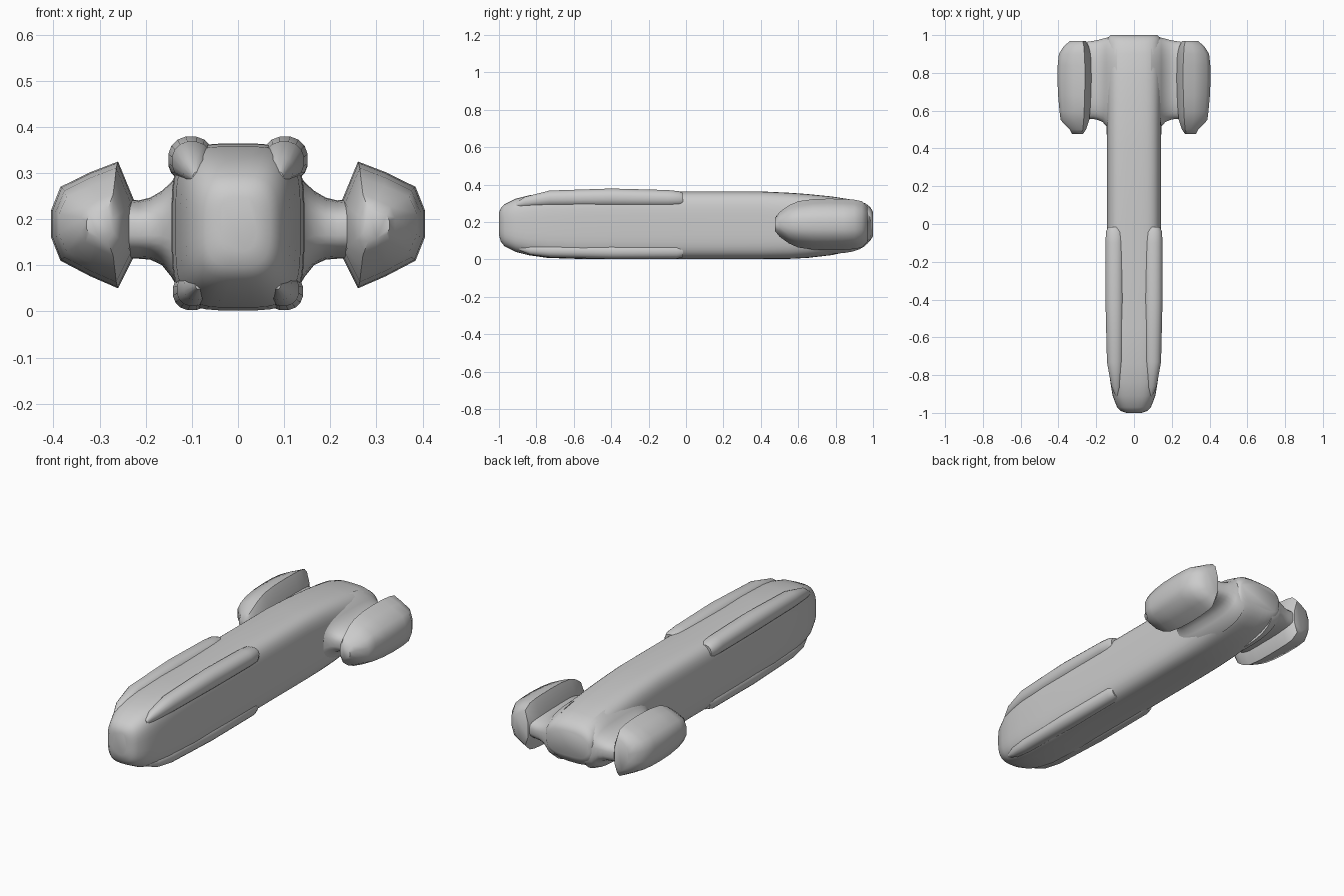
import bpy, bmesh
from math import sin, cos, pi, radians


def loft(name, rings, angle=45):
    """Skin a list of equal-length point rings and cap both ends."""
    bm = bmesh.new()
    vs = [[bm.verts.new(p) for p in r] for r in rings]
    n = len(rings[0])
    for a, b in zip(vs, vs[1:]):
        for i in range(n):
            j = (i + 1) % n
            bm.faces.new((a[i], a[j], b[j], b[i]))
    bm.faces.new(vs[0])
    bm.faces.new(vs[-1])
    bmesh.ops.recalc_face_normals(bm, faces=bm.faces)
    me = bpy.data.meshes.new(name)
    bm.to_mesh(me)
    bm.free()
    for p in me.polygons:
        p.use_smooth = True
    me.set_sharp_from_angle(angle=radians(angle))
    ob = bpy.data.objects.new(name, me)
    bpy.context.collection.objects.link(ob)
    return ob


def oval(cu, cv, ru, rv, power=2.0, n=32):
    """Rounded-rectangle / ellipse outline in two dimensions."""
    def f(t):
        return (1 if t >= 0 else -1) * abs(t) ** (2 / power)
    return [(cu + ru * f(cos(2 * pi * (i + .5) / n)),
             cv + rv * f(sin(2 * pi * (i + .5) / n))) for i in range(n)]


def along_y(y, pts):
    return [(u, y, v) for u, v in pts]


def along_x(x, pts):
    return [(x, u, v) for u, v in pts]


# Fuselage: y, half width, bottom, top, squareness
body = [(-1.0, .04, .13, .25, 3), (-.99, .07, .095, .275, 3),
        (-.97, .09, .07, .295, 3.2), (-.91, .113, .04, .325, 3.4),
        (-.84, .125, .022, .343, 3.6), (-.74, .136, .008, .358, 3.8),
        (-.55, .142, .002, .363, 4), (-.3, .144, .002, .363, 4),
        (0, .144, .002, .364, 4), (.4, .144, .002, .364, 4),
        (.55, .145, .003, .357, 3.8), (.65, .147, .008, .35, 3.6),
        (.78, .148, .023, .337, 3.4), (.9, .148, .05, .318, 3.2),
        (.96, .145, .075, .30, 3), (.985, .14, .10, .28, 3),
        (1.0, .125, .125, .255, 3)]
loft("fuselage", [along_y(y, oval(0, (a + b) / 2, w, (b - a) / 2, p, 40))
                  for y, w, a, b, p in body])

# Corner strips: y, centre x, centre z, radius x, radius z
upper = [(-.91, .09, .29, .008, .012), (-.86, .094, .308, .026, .028),
         (-.73, .1, .326, .044, .043), (-.4, .102, .33, .05, .05),
         (-.1, .102, .326, .05, .046), (-.04, .102, .324, .047, .042),
         (-.015, .102, .322, .036, .034)]
lower = [(-.89, .085, .06, .008, .012), (-.83, .092, .052, .026, .028),
         (-.73, .097, .047, .036, .036), (-.4, .1, .043, .042, .041),
         (-.05, .1, .043, .041, .04), (-.015, .098, .045, .033, .033)]

# Engine pod half-shell profile (x, z), scaled about its centre along y
shell = [(.225, .24), (.26, .325), (.32, .302), (.385, .27), (.405, .22),
         (.405, .16), (.385, .11), (.32, .076), (.26, .05), (.225, .12)]
pod = [(.476, .295, .32, .26), (.50, .29, .48, .48), (.55, .30, .84, .74),
       (.60, .30, .90, .9), (.68, .30, .97, .98), (.76, .30, 1, 1),
       (.84, .30, .99, .99), (.90, .30, .93, .96), (.94, .295, .74, .90),
       (.97, .29, .46, .68)]

# Pylon flare: x, front y, back y, bottom, top
pylon = [(.09, .46, .995, .03, .325), (.13, .49, .992, .05, .30),
         (.145, .515, .987, .075, .28), (.165, .538, .982, .10, .262),
         (.19, .55, .975, .112, .247), (.215, .555, .97, .114, .241),
         (.25, .555, .965, .114, .245)]

for side, label in ((1, "right"), (-1, "left")):
    parts = []
    for kind, strip in (("upper", upper), ("lower", lower)):
        parts.append((kind + "_strip", [along_y(y, oval(x, z, rx, rz, 2.2, 16))
                                        for y, x, z, rx, rz in strip], 45))
    parts.append(("engine_pod", [along_y(y, [(cx + (x - .30) * sx,
                                              .1875 + (z - .1875) * sz)
                                             for x, z in shell])
                                 for y, cx, sx, sz in pod], 55))
    parts.append(("pylon", [along_x(x, oval((a + b) / 2, (c + d) / 2,
                                            (b - a) / 2, (d - c) / 2, 3))
                            for x, a, b, c, d in pylon], 60))
    for name, rings, angle in parts:
        loft(label + "_" + name,
             [[(side * x, y, z) for x, y, z in r] for r in rings], angle)
